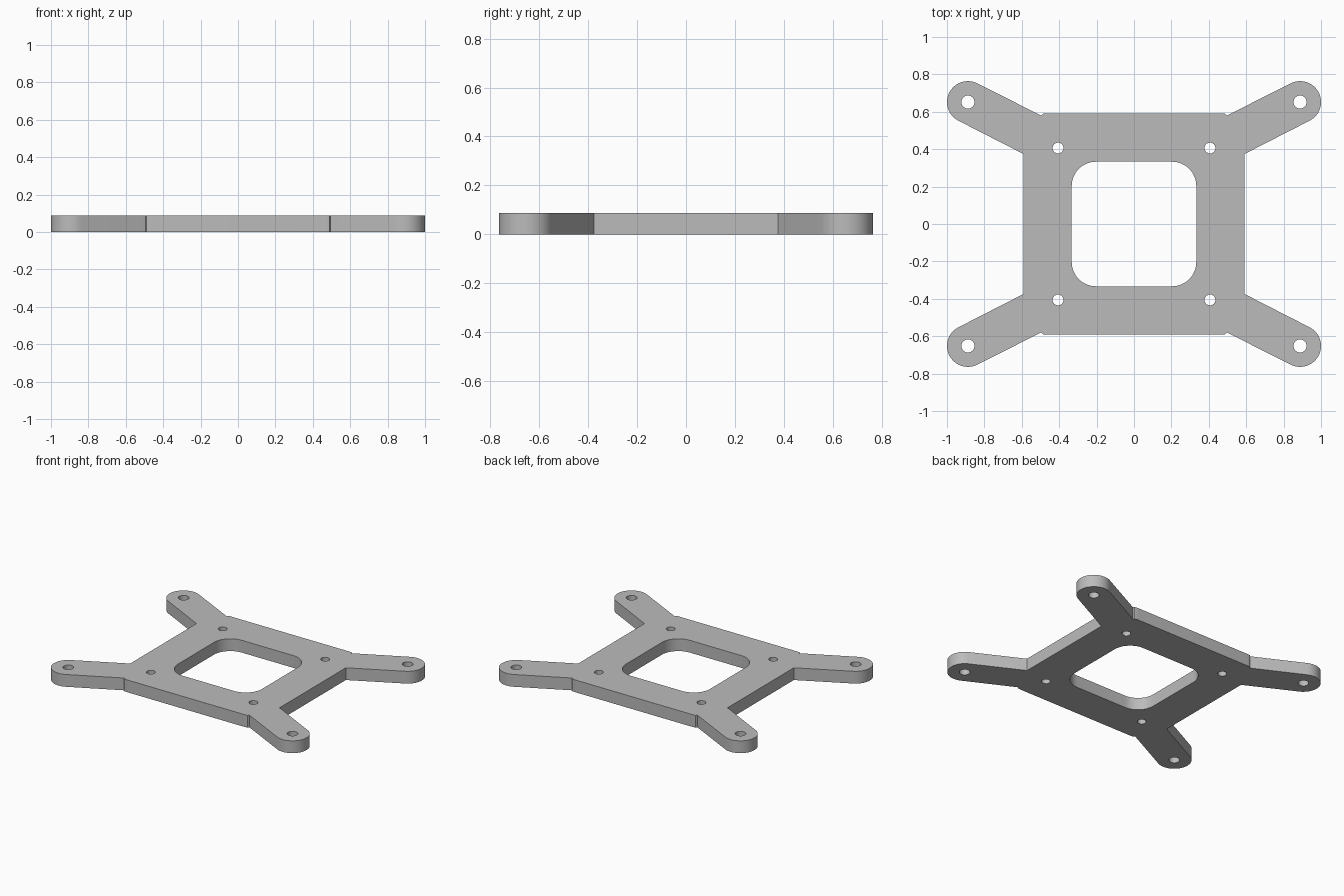
import bpy, bmesh
from math import sin, cos, radians, sqrt

cube = bpy.data.objects.get("Cube")
if cube:
    bpy.data.objects.remove(cube, do_unlink=True)

THICK = 0.088
HALF = 0.592            # half width of the square plate
WINDOW = 0.333          # half width of the central opening
TIP, TIP_R = (0.888, 0.652), 0.112
ARM_ANGLE = 27


def arc(centre, radius, start, end, steps):
    """Points on a circular arc, angles in degrees."""
    angles = [radians(start + (end - start) * i / steps) for i in range(steps + 1)]
    return [(centre[0] + radius * cos(a), centre[1] + radius * sin(a)) for a in angles]


def four_way(quarter):
    """Mirror a counter-clockwise +x +y quarter into a closed outline."""
    flip = quarter[::-1]
    return (quarter + [(-x, y) for x, y in flip]
            + [(-x, -y) for x, y in quarter] + [(x, -y) for x, y in flip])


# Outer edge: arm root, rounded arm tip, softened plate corner
corner_r = 0.13
corner_c = HALF - corner_r
outer = four_way([(HALF, 0.375)]
                 + arc(TIP, TIP_R, ARM_ANGLE - 90, ARM_ANGLE + 90, 24)
                 + [(0.495, 0.579)]
                 + arc((corner_c, corner_c), corner_r, 78, 90, 3))

# Rounded square opening
inner_c = WINDOW - 0.13
window = four_way(arc((inner_c, inner_c), 0.13, 0, 90, 12))

# Screw holes in the plate and at the arm tips
outlines = [outer, window]
for sx in (-1, 1):
    for sy in (-1, 1):
        for (x, y), r in (((0.406, 0.406), 0.029), (TIP, 0.035)):
            outlines.append(arc((sx * x, sy * y), r, 0, 360, 32)[:-1])

# Filled, extruded profile
curve = bpy.data.curves.new("bracket_profile", 'CURVE')
curve.dimensions = '2D'
curve.fill_mode = 'BOTH'
curve.extrude = THICK / 2
for points in outlines:
    spline = curve.splines.new('POLY')
    spline.points.add(len(points) - 1)
    for p, (x, y) in zip(spline.points, points):
        p.co = (x, y, 0, 1)
    spline.use_cyclic_u = True

profile = bpy.data.objects.new("bracket_profile", curve)
bpy.context.collection.objects.link(profile)
depsgraph = bpy.context.evaluated_depsgraph_get()
mesh = bpy.data.meshes.new_from_object(profile.evaluated_get(depsgraph))
bpy.data.objects.remove(profile, do_unlink=True)

# Weld the caps to the walls and stand the bracket on the ground
bm = bmesh.new()
bm.from_mesh(mesh)
bmesh.ops.remove_doubles(bm, verts=bm.verts, dist=0.0002)
bmesh.ops.recalc_face_normals(bm, faces=bm.faces)
bmesh.ops.translate(bm, verts=bm.verts, vec=(0, 0, THICK / 2))
bm.to_mesh(mesh)
bm.free()

bracket = bpy.data.objects.new("mounting_bracket", mesh)
bpy.context.collection.objects.link(bracket)

# Plain grey finish
grey = bpy.data.materials.new("light_grey")
grey.use_nodes = True
colour = (0.5, 0.5, 0.5, 1)
grey.diffuse_color = colour
grey.node_tree.nodes["Principled BSDF"].inputs["Base Color"].default_value = colour
mesh.materials.clear()
mesh.materials.append(grey)

bpy.ops.object.select_all(action='DESELECT')
bracket.select_set(True)
bpy.context.view_layer.objects.active = bracket
bpy.ops.object.shade_smooth_by_angle(angle=radians(25))
